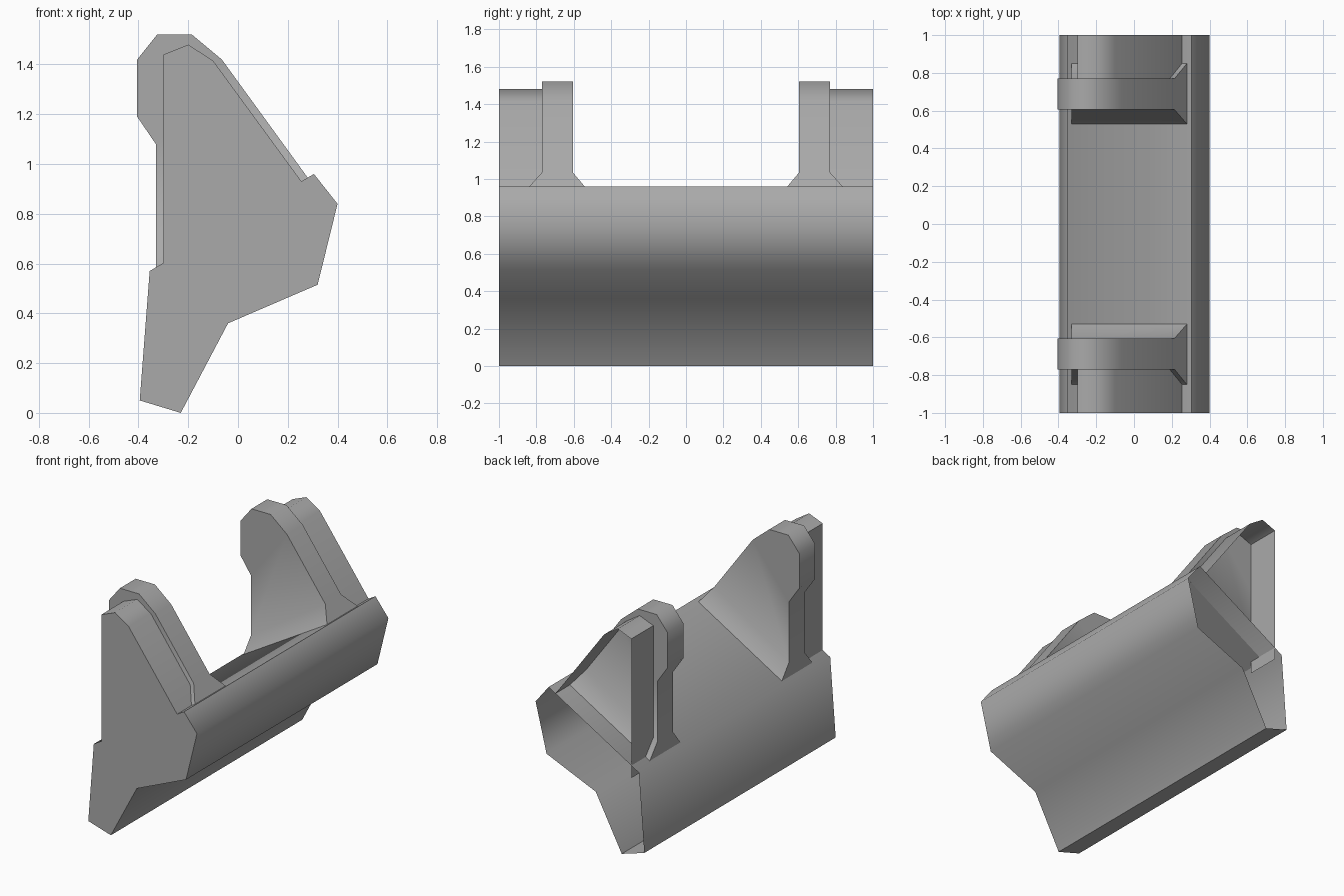
import bpy, bmesh, math

cube = bpy.data.objects.get("Cube")
if cube:
    bpy.data.objects.remove(cube, do_unlink=True)

grey = bpy.data.materials.new("plain grey")
grey.use_nodes = True
colour = (0.4, 0.4, 0.4, 1)
grey.diffuse_color = colour
bsdf = next(n for n in grey.node_tree.nodes if n.type == "BSDF_PRINCIPLED")
bsdf.inputs["Base Color"].default_value = colour


def finish(name, bm, angle=60):
    """Turn a bmesh into a smooth object with sharp corners."""
    bmesh.ops.recalc_face_normals(bm, faces=bm.faces)
    mesh = bpy.data.meshes.new(name)
    bm.to_mesh(mesh)
    bm.free()
    mesh.materials.append(grey)
    obj = bpy.data.objects.new(name, mesh)
    bpy.context.collection.objects.link(obj)
    bpy.ops.object.select_all(action="DESELECT")
    obj.select_set(True)
    bpy.context.view_layer.objects.active = obj
    bpy.ops.object.shade_smooth_by_angle(angle=math.radians(angle))
    return obj


def prism(profile, y0, y1, cap0=True, cap1=True):
    """Extrude an x-z profile along y, with optional end faces."""
    bm = bmesh.new()
    a = [bm.verts.new((x, y0, z)) for x, z in profile]
    b = [bm.verts.new((x, y1, z)) for x, z in profile]
    n = len(profile)
    sides = [bm.faces.new((a[i], a[(i + 1) % n], b[(i + 1) % n], b[i]))
             for i in range(n)]
    if cap0:
        bm.faces.new(a)
    if cap1:
        bm.faces.new(b)
    return bm, sides


def deck(x):
    """Height of the sloping deck."""
    return 0.96 + 0.591 * (x - 0.305)


# Long hollow beam, closed at the front and open at the back
beam = [(-0.395, 0.05), (-0.23, 0), (-0.04, 0.36), (0.32, 0.515),
        (0.4, 0.84), (0.305, 0.96), (-0.355, 0.57)]
bm, _ = prism(beam, -1, 1, cap1=False)
finish("beam", bm)

# Profiles of the upright rib and the housing beside it
rib = [(0.215, 1.035), (-0.065, 1.42), (-0.185, 1.52), (-0.325, 1.52),
       (-0.405, 1.42), (-0.405, 1.19), (-0.33, 1.08), (-0.33, 0.68)]
housing = [(0.255, 0.93), (-0.1, 1.415), (-0.2, 1.48), (-0.3, 1.44), (-0.3, 0.52)]

for side, label in ((-1, "front"), (1, "back")):
    # Rib with a foot that flares out onto the deck
    bm, sides = prism(rib, side * 0.605, side * 0.77)
    foot = bmesh.ops.extrude_face_region(bm, geom=[sides[-1]])["geom"]
    for v in [g for g in foot if isinstance(g, bmesh.types.BMVert)]:
        v.co.x = 0.28 if v.co.x > 0 else -0.33
        v.co.y = side * (0.53 if abs(v.co.y) < 0.7 else 0.85)
        v.co.z = deck(v.co.x)
    bmesh.ops.delete(bm, geom=[sides[-1]], context="FACES_ONLY")
    finish(label + "_rib", bm)

    # Housing, closed at the front end only
    bm, sides = prism(housing, side * 0.77, side, cap0=False, cap1=side < 0)
    bmesh.ops.delete(bm, geom=[sides[-1]], context="FACES_ONLY")
    finish(label + "_housing", bm)
